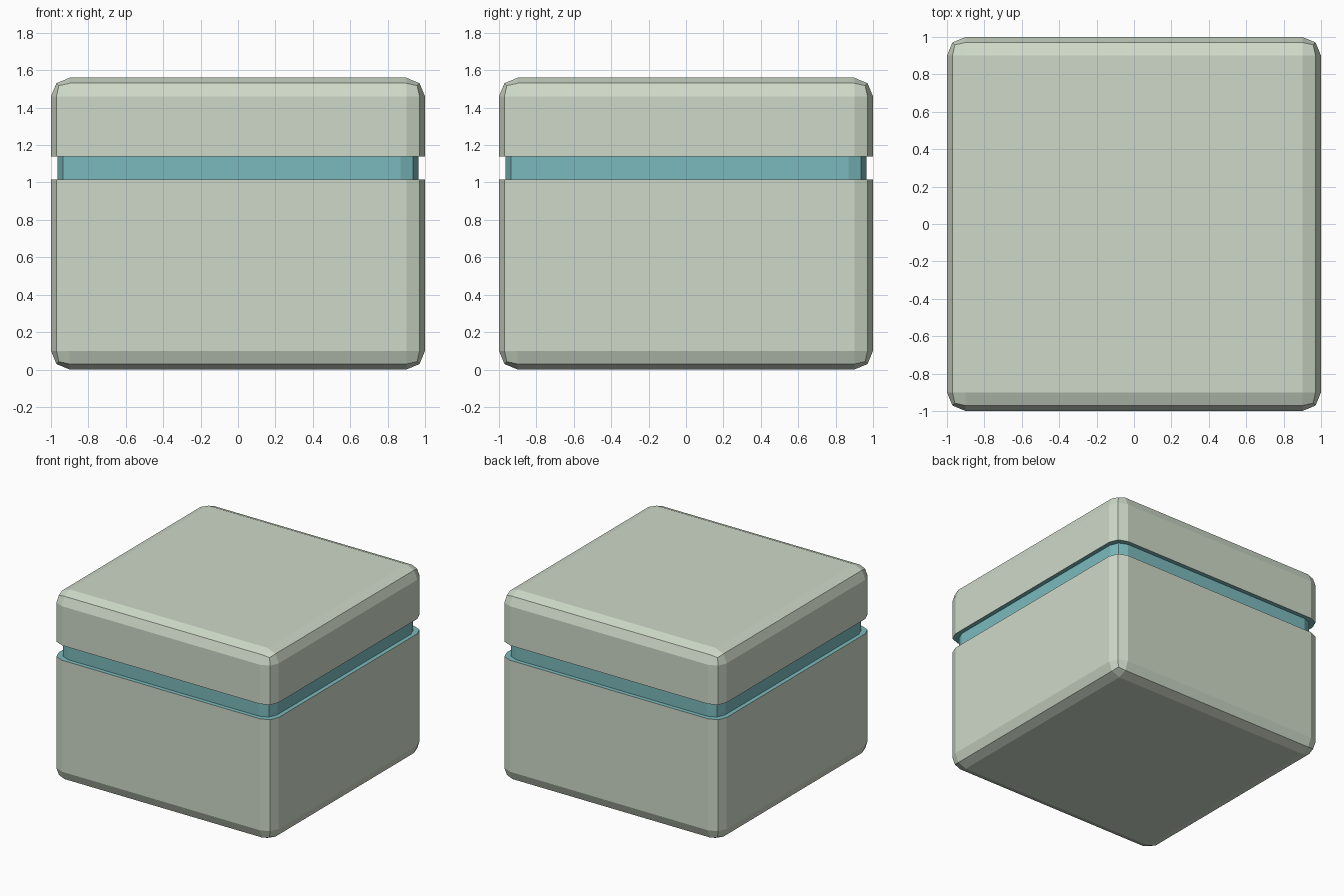
import bpy, bmesh

if "Cube" in bpy.data.objects:
    bpy.data.objects.remove(bpy.data.objects["Cube"])

HEIGHT, BEVEL = 1.56, 0.1
GROOVE_LOW, GROOVE_HIGH, GROOVE_SCALE = 1.016, 1.138, 0.965


def material(name, rgb):
    mat = bpy.data.materials.new(name)
    mat.diffuse_color = (*rgb, 1)
    mat.use_nodes = True
    mat.node_tree.nodes["Principled BSDF"].inputs["Base Color"].default_value = mat.diffuse_color
    return mat


bm = bmesh.new()

# Rounded block: two-step bevel on every edge
bmesh.ops.create_cube(bm, size=2)
for v in bm.verts:
    v.co.z = HEIGHT if v.co.z > 0 else 0
bmesh.ops.bevel(bm, geom=bm.edges[:], offset=BEVEL, segments=2,
                profile=0.5, affect='EDGES')

# Cut the block where the lid and the base meet the groove
for z in (GROOVE_LOW, GROOVE_HIGH):
    bmesh.ops.bisect_plane(bm, geom=bm.verts[:] + bm.edges[:] + bm.faces[:],
                           plane_co=(0, 0, z), plane_no=(0, 0, 1))
bm.normal_update()

# Push the band inwards, leaving a ledge above and below it
band = [f for f in bm.faces
        if GROOVE_LOW < f.calc_center_median().z < GROOVE_HIGH]
ledges = bmesh.ops.inset_region(bm, faces=band, thickness=0, depth=0)["faces"]
for v in {v for f in band for v in f.verts}:
    v.co.x *= GROOVE_SCALE
    v.co.y *= GROOVE_SCALE
for f in band + ledges:
    f.material_index = 1
bmesh.ops.recalc_face_normals(bm, faces=bm.faces[:])

mesh = bpy.data.meshes.new("lidded_box")
bm.to_mesh(mesh)
bm.free()
mesh.materials.append(material("pale sage", (0.617, 0.694, 0.578)))
mesh.materials.append(material("teal", (0.198, 0.491, 0.503)))
box = bpy.data.objects.new("lidded_box", mesh)
bpy.context.collection.objects.link(box)
